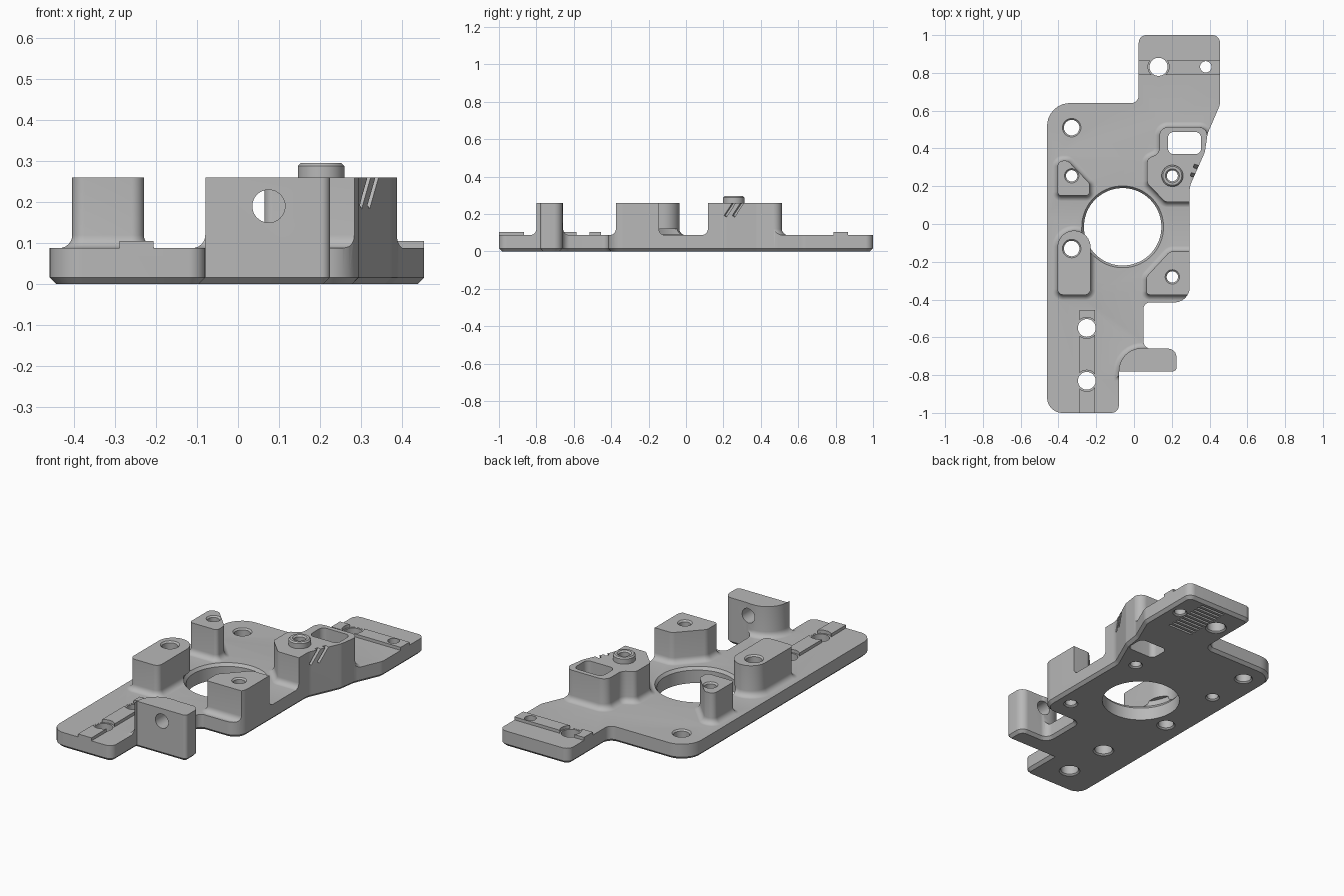
import bpy
import math
from mathutils import Vector, Euler

if "Cube" in bpy.data.objects:
    bpy.data.objects.remove(bpy.data.objects["Cube"])

THICK = 0.088      # plate thickness
TOP = 0.26         # height of the bosses
ABOVE = 0.4        # beyond the bosses, for cutters


def rounded(corners, steps=8):
    """Counter-clockwise outline from (x, y, radius) corners."""
    points = []
    count = len(corners)
    for i, (x, y, radius) in enumerate(corners):
        p = Vector((x, y))
        if radius == 0:
            points.append(p)
            continue
        u = (Vector(corners[i - 1][:2]) - p).normalized()
        v = (Vector(corners[(i + 1) % count][:2]) - p).normalized()
        half = u.angle(v) / 2
        reach = radius / math.tan(half)
        centre = p + (u + v).normalized() * radius / math.sin(half)
        start, end = p + u * reach - centre, p + v * reach - centre
        for k in range(steps + 1):
            t = k / steps
            points.append(centre + start.lerp(end, t).normalized() * radius)
    return points


def circle(x, y, radius, steps=40):
    return [Vector((x + radius * math.cos(math.tau * k / steps),
                    y + radius * math.sin(math.tau * k / steps))) for k in range(steps)]


def offset(points, amount):
    """Move an outline outwards with mitred corners."""
    result = []
    for i, p in enumerate(points):
        a = (p - points[i - 1]).normalized()
        b = (points[(i + 1) % len(points)] - p).normalized()
        na, nb = Vector((a.y, -a.x)), Vector((b.y, -b.x))
        result.append(p + (na + nb) * amount / (1 + na.dot(nb)))
    return result


def loft(name, points, levels):
    """Solid from an outline repeated at (height, offset) levels."""
    n = len(points)
    verts = [(p.x, p.y, z) for z, grow in levels for p in offset(points, grow)]
    faces = [tuple(reversed(range(n))), tuple(range(len(verts) - n, len(verts)))]
    for row in range(len(levels) - 1):
        for i in range(n):
            j = (i + 1) % n
            faces.append((row * n + i, row * n + j, row * n + n + j, row * n + n + i))
    mesh = bpy.data.meshes.new(name)
    mesh.from_pydata(verts, [], faces)
    obj = bpy.data.objects.new(name, mesh)
    bpy.context.collection.objects.link(obj)
    return obj


def box(name, size, centre, turn=(0, 0, 0)):
    w, d, h = (s / 2 for s in size)
    obj = loft(name, [Vector(c) for c in ((-w, -d), (w, -d), (w, d), (-w, d))],
               [(-h, 0), (h, 0)])
    obj.data.transform(Euler(turn).to_matrix().to_4x4())
    obj.location = centre
    return obj


def combine(target, tool, operation="DIFFERENCE"):
    tool.hide_render = True
    bpy.context.view_layer.update()
    mod = target.modifiers.new("cut", "BOOLEAN")
    mod.operation, mod.solver, mod.object = operation, "EXACT", tool
    bpy.context.view_layer.objects.active = target
    bpy.ops.object.modifier_apply(modifier=mod.name)
    bpy.data.objects.remove(tool)


# Full-height blank with a chamfered underside
plate_outline = rounded([
    (-0.46, -1, 0.08), (-0.08, -1, 0.04), (-0.08, -0.78, 0), (0.225, -0.78, 0.02),
    (0.225, -0.66, 0.045), (0.05, -0.66, 0.04), (0.05, -0.415, 0.035),
    (0.295, -0.415, 0.08), (0.295, 0.2, 0.1), (0.375, 0.38, 0.06),
    (0.39, 0.48, 0.1), (0.455, 0.63, 0.08), (0.455, 1, 0.04), (0.025, 1, 0.04),
    (0.025, 0.64, 0.04), (-0.46, 0.64, 0.12)])
body = loft("mounting_plate", plate_outline, [(0, -0.016), (0.016, 0), (TOP, 0)])

# Bosses that stand on the plate, with a filleted foot
bosses = {
    "triangle_post": [(-0.405, 0.15, 0.02), (-0.235, 0.15, 0.02), (-0.235, 0.215, 0.025),
                      (-0.35, 0.335, 0.03), (-0.405, 0.335, 0.03)],
    "slot_post": [(-0.405, -0.375, 0.03), (-0.23, -0.375, 0.03),
                  (-0.23, -0.035, 0.087), (-0.405, -0.035, 0.087)],
    "corner_post": [(0.065, -0.375, 0.02), (0.35, -0.375, 0), (0.35, -0.145, 0),
                    (0.19, -0.145, 0.04), (0.065, -0.28, 0.04)],
    "pocket_post": [(0.07, 0.215, 0.03), (0.165, 0.117, 0.03), (0.4, 0.117, 0),
                    (0.4, 0.36, 0), (0.383, 0.513, 0.045), (0.135, 0.513, 0.045),
                    (0.135, 0.375, 0.045), (0.07, 0.345, 0.03)],
    "front_wall": [(-0.08, -0.8, 0), (0.3, -0.8, 0), (0.3, -0.657, 0),
                   (-0.08, -0.657, 0.12)],
}
FOOT = 0.032
foot = [(0.04, FOOT)]
for k in range(7):
    a = math.radians(90 * k / 6)
    foot.append((THICK - 0.0005 + FOOT * (1 - math.cos(a)), FOOT * (1 - math.sin(a))))

# Space above the plate, leaving the bosses and raised rails
space = box("space_above", (3, 3, 1), (0, 0, THICK + 0.5))
for name, corners in bosses.items():
    combine(space, loft(name, rounded(corners), foot + [(ABOVE, 0)]))
for name, size, centre in (("front_rail", (0.083, 0.6, 0.065), (-0.248, -0.755, 0.0725)),
                           ("back_rail", (0.7, 0.078, 0.065), (0.24, 0.827, 0.0725))):
    combine(space, box(name, size, centre))
combine(body, space)

# Collar on the pocket post
collar = loft("collar", circle(0.203, 0.255, 0.057),
              [(0.2, 0), (0.288, 0), (0.295, -0.007)])
combine(body, collar, "UNION")

# Large bore with a chamfered rim
combine(body, loft("bore", circle(-0.06, -0.015, 0.205, 72),
                   [(-0.1, 0), (0.072, 0), (0.09, 0.013), (0.12, 0.013)]))

# Round recesses that interrupt the rails
for x, y in ((-0.25, -0.55), (-0.25, -0.83), (0.13, 0.832)):
    combine(body, loft("recess", circle(x, y, 0.056), [(THICK - 0.001, 0), (0.2, 0)]))

# Through holes, each with a small rim chamfer at its top surface
RIM = 0.008
for x, y, radius, height in (
        (-0.33, 0.51, 0.041, THICK), (-0.33, -0.13, 0.041, TOP), (-0.33, 0.255, 0.03, TOP),
        (0.203, -0.28, 0.03, TOP), (0.203, 0.255, 0.029, 0.295), (-0.25, -0.55, 0.047, None),
        (-0.25, -0.83, 0.047, None), (0.13, 0.832, 0.048, None), (0.38, 0.832, 0.03, None)):
    levels = [(-0.1, RIM), (0.001, RIM), (RIM, 0)]
    if height:
        levels += [(height - RIM, 0), (height + RIM, 2 * RIM)]
    combine(body, loft("hole", circle(x, y, radius), levels + [(ABOVE, 0)]))

# Rectangular pocket right through its post
pocket = rounded([(0.18, 0.37, 0.03), (0.355, 0.37, 0.03), (0.355, 0.487, 0.03),
                  (0.18, 0.487, 0.03)])
combine(body, loft("pocket", pocket, [(-0.1, 0), (ABOVE, 0)]))

# Cross hole in the front wall
cross = loft("cross_hole", circle(0, 0, 0.04), [(-0.12, 0), (0.12, 0)])
cross.data.transform(Euler((math.pi / 2, 0, 0)).to_matrix().to_4x4())
cross.location = (0.075, -0.72, 0.19)
combine(body, cross)

# Two slanted slits in the side of the pocket post
for shift in (0, 0.045):
    combine(body, box("slit", (0.05, 0.016, 0.14),
                      (0.321 + shift * 0.35, 0.245 + shift, 0.245),
                      (math.radians(-35), 0, math.radians(-20))))

# Row of shallow slots on the underside
for k in range(10):
    combine(body, box("underside_slot", (0.155, 0.013, 0.03),
                      (0.264, 0.7 + k * 0.029, 0)))

# Grey finish
grey = bpy.data.materials.new("plain_grey")
grey.use_nodes = True
colour = (0.48, 0.48, 0.48, 1)
grey.diffuse_color = colour
grey.node_tree.nodes["Principled BSDF"].inputs["Base Color"].default_value = colour
body.data.materials.clear()
body.data.materials.append(grey)
for face in body.data.polygons:
    face.material_index = 0

bpy.ops.object.select_all(action="DESELECT")
body.select_set(True)
bpy.context.view_layer.objects.active = body
bpy.ops.object.shade_smooth_by_angle(angle=math.radians(32))
